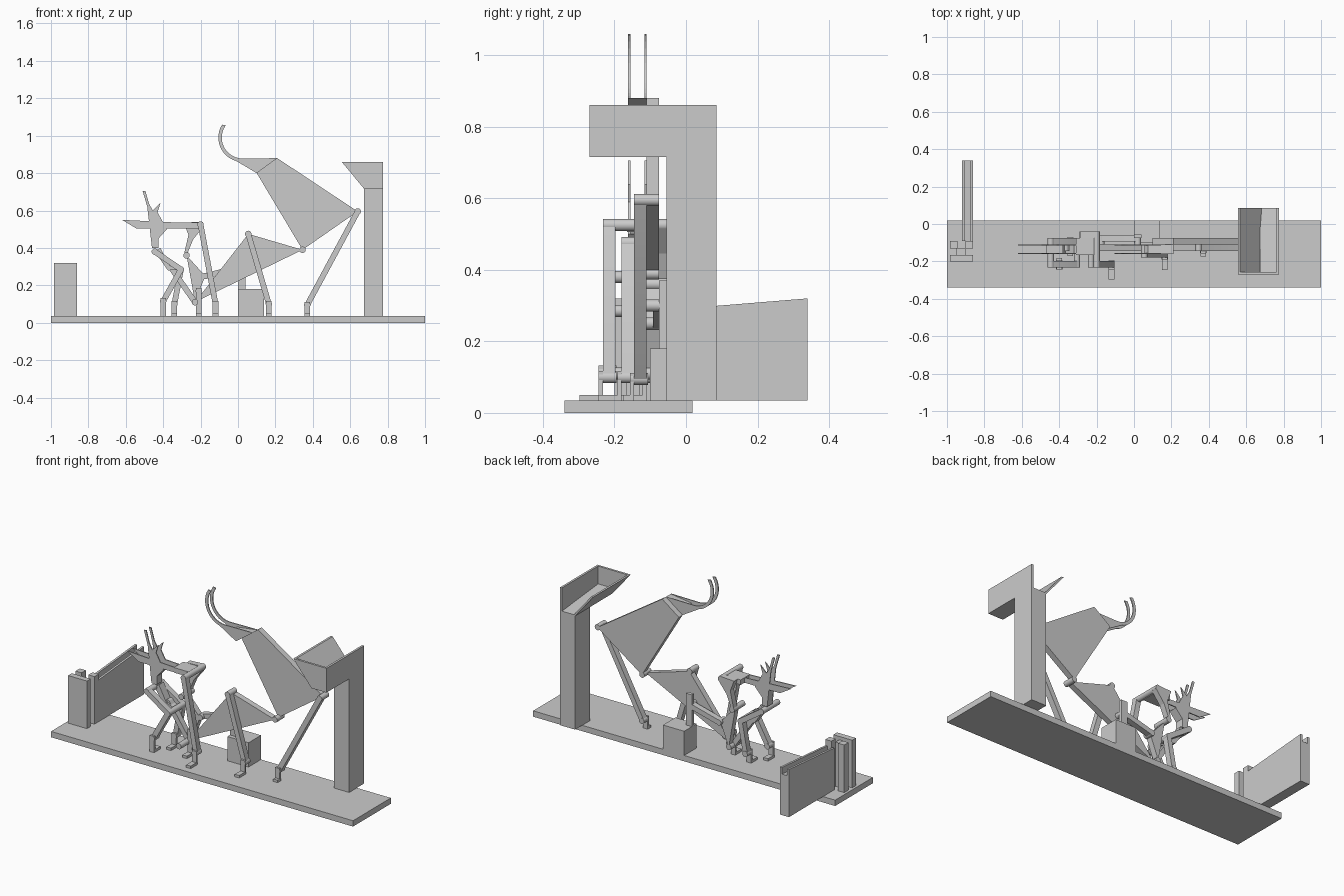
import bpy, bmesh
from math import radians, degrees, atan2, cos, sin
from mathutils import Vector

startup_cube = bpy.data.objects.get("Cube")
if startup_cube:
    bpy.data.objects.remove(startup_cube, do_unlink=True)

tone = (.6, .6, .6, 1)
grey = bpy.data.materials.new("plain_grey")
grey.use_nodes = True
grey.diffuse_color = tone
grey.node_tree.nodes["Principled BSDF"].inputs["Base Color"].default_value = tone


def along_y(point, depth):
    return Vector((point[0], depth, point[1]))


def along_x(point, depth):
    return Vector((depth, point[0], point[1]))


def plate(name, outline, span, place=along_y):
    """Extrude a flat outline across a span of depth."""
    near, far = span
    bm = bmesh.new()
    face = bm.faces.new([bm.verts.new(place(point, near)) for point in outline])
    extruded = bmesh.ops.extrude_face_region(bm, geom=[face])["geom"]
    moved = [item for item in extruded if isinstance(item, bmesh.types.BMVert)]
    bmesh.ops.translate(bm, verts=moved, vec=place((0, 0), far - near))
    bmesh.ops.recalc_face_normals(bm, faces=bm.faces)
    mesh = bpy.data.meshes.new(name)
    bm.to_mesh(mesh)
    bm.free()
    mesh.materials.append(grey)
    part = bpy.data.objects.new(name, mesh)
    bpy.context.collection.objects.link(part)
    return part


def smooth(part):
    bpy.ops.object.select_all(action="DESELECT")
    part.select_set(True)
    bpy.context.view_layer.objects.active = part
    bpy.ops.object.shade_smooth_by_angle(angle=radians(35))


def arc(centre, radius, start, end, steps=12):
    angles = [radians(start + (end - start) * i / steps) for i in range(steps + 1)]
    return [centre + radius * Vector((cos(a), sin(a))) for a in angles]


def box(name, x, y, z):
    return plate(name, [(x[0], z[0]), (x[1], z[0]), (x[1], z[1]), (x[0], z[1])], y)


def bar(name, start, end, span):
    """Link with rounded ends between two pivots."""
    run = end - start
    turn = degrees(atan2(run.y, run.x))
    caps = arc(end, bar_radius, turn - 90, turn + 90) + arc(start, bar_radius, turn + 90, turn + 270)
    smooth(plate(name, caps, span))


def pin(name, centre, span):
    smooth(plate(name, arc(centre, pin_radius, 0, 345, steps=23), span))


def lane(first, last=None):
    """Depth span of the numbered layers, counted from the back to the front."""
    last = first if last is None else last
    return (lane_back - lane_width * (last + 1), lane_back - lane_width * first)


def foot(name, pivot, front, reach):
    """Upright plate with a flat pad at its base."""
    x = (pivot.x - bar_radius, pivot.x + bar_radius)
    box(name + "_upright", x, (front - sheet * 2, front), (deck, pivot.y + pin_radius))
    box(name + "_pad", x, sorted((front, front + reach)), (deck, deck + bar_radius))


def sheet_pair(name, outline):
    """Two thin matching plates on the faces of the middle layer."""
    for side, depth in zip(("front", "back"), lane(1, 1.3)):
        plate(name + "_" + side, outline, (depth - sheet, depth))


# Shared sizes
deck, sheet = .035, .006
bar_radius, pin_radius = .015, .017
lane_width, lane_back = .035, -.075

# Pivots of the linkage, as (x, z)
shoulder = Vector((.64, .595))
hip = Vector((.345, .39))
knee = Vector((.055, .475))
heel = Vector((-.23, .11))
crank = Vector((-.175, .25))
drive = Vector((.02, .3))
back = Vector((-.2, .525))
waist = Vector((-.275, .36))
elbow = Vector((-.305, .285))
nape = Vector((-.445, .38))
stand = Vector((-.21, .17))
jaw = Vector((.1, .8))
crown = Vector((.21, .88))

# Base and crank block
box("base", x=(-1, 1), y=(-.34, deck / 2), z=(0, deck))
box("crank_block", x=(0, .14), y=(-.1, deck / 2), z=(deck, .18))
box("crank_bracket", x=(0, .04), y=(lane_back, -.055), z=(.18, .37))
pin("crank_axle", drive, lane(-.5, 0))

# Tall post with an open-backed tray
left, inner, lip = .775, .675, .555
rim, bottom = .86, .715
front, rear, wall = -.27, .085, .013
box("post", x=(inner, left), y=(-.055, rear), z=(deck, bottom))
plate("tray_front", [(lip, rim), (left, rim), (left, bottom), (inner, bottom)], (front, front + wall))
box("tray_side", x=(left - wall, left), y=(front, rear), z=(bottom, rim))
plate("tray_slope", [(lip, rim), (lip + wall, rim), (inner + wall, bottom), (inner, bottom)], (front, rear))
plate("tray_floor", [(front, bottom), (rear, bottom), (rear, bottom + sheet), (front, bottom + .04)],
      (inner, left - wall), place=along_x)

# Grooved ramp and its holder
ramp_right, ramp_left, ramp_start, ramp_end = -.92, -.86, -.09, .34


def ramp_section(name, lowered, span):
    outline = [(ramp_start, deck), (ramp_end, deck), (ramp_end, .32 - lowered), (ramp_start, .285 - lowered)]
    plate(name, outline, span, place=along_x)


ramp_section("ramp_core", .04, (ramp_right + wall, ramp_left - wall))
ramp_section("ramp_right_wall", 0, (ramp_right, ramp_right + wall))
ramp_section("ramp_left_wall", 0, (ramp_left - wall, ramp_left))
holder_right, holder_top = -.985, .32
box("holder_front", x=(holder_right, ramp_left), y=(-.2, -.165), z=(deck, holder_top))
box("holder_web", x=(-.95, -.9), y=(-.165, -.13), z=(deck, .3))
for side, x in (("right", holder_right), ("left", ramp_left - .04)):
    box("holder_post_" + side, x=(x, x + .04), y=(-.13, ramp_start), z=(deck, holder_top))

# Large figure: upper body, head wedge and curved horns
plate("large_body", [jaw, crown, shoulder, hip], lane(0))
horn_centre = Vector((.025, .99))
throat = jaw.lerp(crown, .5) - Vector((.1, 0))
plate("large_head", [jaw, crown, throat + Vector((.02, .022)), throat], lane(1, 1.3))
horn = arc(horn_centre, .13, 148, 255) + [jaw, crown] + arc(horn_centre, .112, 270, 144)
sheet_pair("large_horn", horn)

# Large figure: lower body and its pins
plate("lower_body", [knee, hip, heel], lane(1))
pin("knee_pin", knee, lane(1, 2))
for name, joint in (("hip_pin", hip), ("shoulder_pin", shoulder)):
    pin(name, joint, lane(0, 1))

# Legs, each with an ankle pin and a foot
front_lane = 3.5
legs = (
    ("large_rear_leg", shoulder, Vector((.37, .095)), 1, -.03),
    ("large_front_leg", knee, Vector((.165, .1)), 2, -.065),
    ("small_rear_leg", back, Vector((-.12, .1)), front_lane, -.065),
    ("small_front_leg", elbow, Vector((-.4, .115)), front_lane, .05),
    ("small_back_leg", elbow, Vector((-.34, .1)), 0, -.06),
)
for name, top, ankle, layer, reach in legs:
    bar(name, top, ankle, lane(layer))
    pin(name + "_ankle_pin", ankle, lane(layer - .1, layer + .3))
    foot(name + "_foot", ankle, lane(layer)[0], reach)
foot("pivot_stand", stand, lane(1)[0], -.06)
pin("stand_pin", stand, lane(1, 1.4))
pin("heel_pin", heel, lane(0, front_lane))

# Small figure: torso, limbs and links
shoulder_bend = back + Vector((-.04, -.08))
spine = [waist, shoulder_bend, back + Vector((.015, -.01)), back + Vector((0, .015)),
         waist + Vector((-.015, .175)), waist + Vector((.01, .11)), waist + Vector((-.015, 0))]
plate("small_torso", spine, lane(-1))
plate("small_thigh", [waist, crank, heel], lane(0))
pin("waist_pin", waist, lane(-1, 1))
pin("crank_pin", crank, lane(-.5, 0))
bar("crank_link", crank, drive, lane(-.5, -.5))
breast = elbow - Vector((.06, -.02))
plate("chest", [nape, nape + Vector((.03, .02)), breast, elbow, elbow - Vector((.07, .005))], lane(1, 1.3))
bar("chest_link", breast, heel, lane(1))
for side, layer in (("front", front_lane), ("back", 0)):
    bar(side + "_arm", nape, elbow, lane(layer))
for name, joint in (("elbow_pin", elbow), ("nape_pin", nape)):
    pin(name, joint, lane(0, front_lane))

# Small figure: neck, horned head plates and long arm blades
neck_front, neck_back = nape + Vector((-.015, .02)), nape + Vector((.02, .02))
brow, cheek = nape + Vector((-.04, .24)), nape + Vector((.065, .12))
plate("neck", [neck_front, neck_back, nape + Vector((.02, .07)), cheek, nape + Vector((-.025, .13))], lane(1, 1.3))
horn_tip = Vector((-.51, .705))
head = [neck_front, neck_back, nape + Vector((.02, .07)), cheek, Vector((-.43, .59)),
        Vector((-.415, .64)), Vector((-.455, .6)), horn_tip + Vector((.035, -.07)),
        horn_tip + Vector((.015, 0)), horn_tip, brow]
sheet_pair("small_head", head)
block_right, block_low, block_high = -.31, .505, .535
sheet_pair("arm_blade", [(-.62, .55), (block_right, block_high), (block_right, block_low), (-.545, block_low)])
box("shoulder_block", x=(block_right, back.x), y=(-.165, lane_back), z=(block_low, block_high))
pin("back_pin", back, lane(-1, front_lane))
